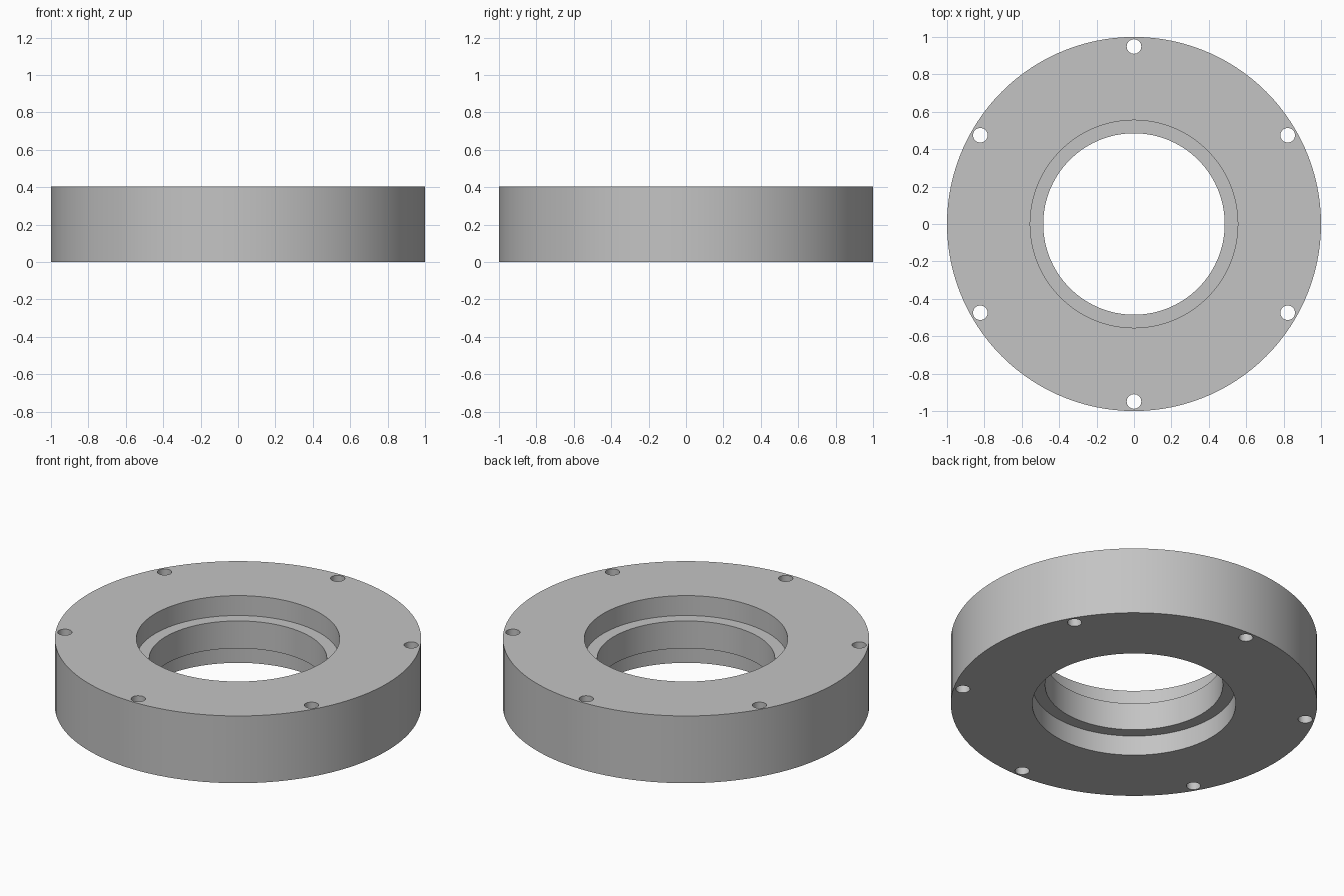
import bpy, bmesh, math
from mathutils import Matrix, Vector

cube = bpy.data.objects.get("Cube")
if cube:
    bpy.data.objects.remove(cube, do_unlink=True)

HEIGHT = 0.405
STEP = 0.12            # depth of the recess on each side
OUTER, RECESS, BORE = 1.0, 0.555, 0.485
HOLE_R, HOLE_CIRCLE, HOLES = 0.039, 0.949, 6
SEGMENTS = 120

grey = bpy.data.materials.new("plain grey")
grey.use_nodes = True
colour = (0.55, 0.55, 0.55, 1)
grey.diffuse_color = colour
grey.node_tree.nodes["Principled BSDF"].inputs["Base Color"].default_value = colour


def make_object(name, bm):
    bmesh.ops.recalc_face_normals(bm, faces=bm.faces)
    mesh = bpy.data.meshes.new(name)
    bm.to_mesh(mesh)
    bm.free()
    mesh.materials.append(grey)
    obj = bpy.data.objects.new(name, mesh)
    bpy.context.collection.objects.link(obj)
    return obj


# Flange ring: revolved cross-section with a recess at both ends of the bore
bm = bmesh.new()
profile = [(OUTER, 0), (OUTER, HEIGHT), (RECESS, HEIGHT), (RECESS, HEIGHT - STEP),
           (BORE, HEIGHT - STEP), (BORE, STEP), (RECESS, STEP), (RECESS, 0)]
verts = [bm.verts.new((r, 0, z)) for r, z in profile]
edges = [bm.edges.new((v, verts[i - 1])) for i, v in enumerate(verts)]
bmesh.ops.spin(bm, geom=verts + edges, cent=(0, 0, 0), axis=(0, 0, 1),
               angle=math.tau, steps=SEGMENTS, use_merge=True)
bmesh.ops.remove_doubles(bm, verts=bm.verts, dist=0.0001)
ring = make_object("flange_ring", bm)

# Bolt hole cutters spaced evenly near the rim
bm = bmesh.new()
for i in range(HOLES):
    a = math.pi / 2 + i * math.tau / HOLES
    spot = Vector((HOLE_CIRCLE * math.cos(a), HOLE_CIRCLE * math.sin(a), HEIGHT / 2))
    bmesh.ops.create_cone(bm, cap_ends=True, segments=32, radius1=HOLE_R,
                          radius2=HOLE_R, depth=HEIGHT * 2,
                          matrix=Matrix.Translation(spot))
cutter = make_object("bolt_hole_cutter", bm)
cutter.hide_render = True

# Cut the holes, then remove the helper
cut = ring.modifiers.new("bolt_holes", 'BOOLEAN')
cut.operation = 'DIFFERENCE'
cut.solver = 'EXACT'
cut.object = cutter
bpy.ops.object.select_all(action='DESELECT')
ring.select_set(True)
bpy.context.view_layer.objects.active = ring
bpy.ops.object.modifier_apply(modifier=cut.name)
bpy.data.objects.remove(cutter, do_unlink=True)
bpy.ops.object.shade_smooth_by_angle(angle=math.radians(30))
